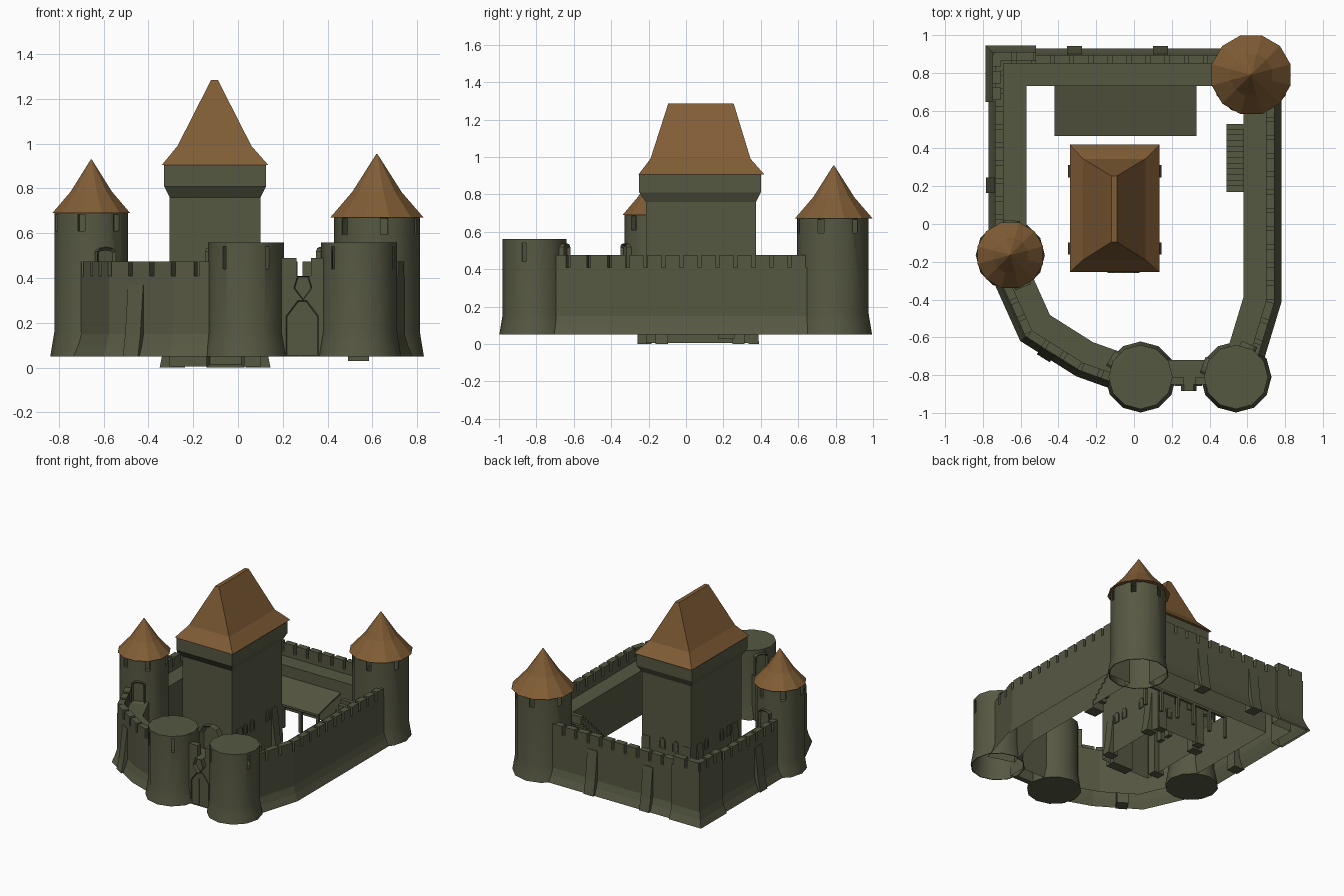
import bpy, bmesh
from math import pi, sin, cos, radians
from mathutils import Vector, Matrix

cube = bpy.data.objects.get("Cube")
if cube:
    bpy.data.objects.remove(cube)


def material(name, rgb):
    m = bpy.data.materials.new(name)
    m.use_nodes = True
    m.diffuse_color = (*rgb, 1)
    bsdf = next(n for n in m.node_tree.nodes if n.type == 'BSDF_PRINCIPLED')
    bsdf.inputs["Base Color"].default_value = (*rgb, 1)
    return m


STONE = material("olive stone", (0.094, 0.098, 0.055))
TILE = material("brown roof tile", (0.22, 0.11, 0.036))
GROUND, WALK, PARAPET, MERLON = 0.05, 0.38, 0.41, 0.475


def finish(name, bm, mat=STONE, smooth=False):
    bmesh.ops.recalc_face_normals(bm, faces=bm.faces)
    me = bpy.data.meshes.new(name)
    bm.to_mesh(me)
    bm.free()
    me.materials.append(mat)
    ob = bpy.data.objects.new(name, me)
    bpy.context.collection.objects.link(ob)
    if smooth:
        bpy.ops.object.select_all(action='DESELECT')
        ob.select_set(True)
        bpy.context.view_layer.objects.active = ob
        bpy.ops.object.shade_smooth_by_angle(angle=radians(35))
    return ob


def loft(bm, rings):
    """Skin a list of equal-length point rings and cap both ends."""
    vs = [[bm.verts.new(p) for p in r] for r in rings]
    n = len(vs[0])
    for a, b in zip(vs, vs[1:]):
        for i in range(n):
            bm.faces.new((a[i], a[(i + 1) % n], b[(i + 1) % n], b[i]))
    bm.faces.new(vs[0])
    return bm.faces.new(vs[-1])


def open_bottom(bm, z):
    """Leave the underside of a hollow building open."""
    bmesh.ops.recalc_face_normals(bm, faces=bm.faces)
    under = [f for f in bm.faces if all(v.co.z < z + 0.001 for v in f.verts)]
    bmesh.ops.delete(bm, geom=under, context='FACES_ONLY')


def rect(x0, x1, y0, y1, z):
    return [(x0, y0, z), (x1, y0, z), (x1, y1, z), (x0, y1, z)]


def box(bm, x0, x1, y0, y1, z0, z1):
    loft(bm, [rect(x0, x1, y0, y1, z0), rect(x0, x1, y0, y1, z1)])


def frame(pos, out):
    """Matrix with local x along the wall, y up, z pointing outwards."""
    o = Vector((out[0], out[1], 0)).normalized()
    side = Vector((-o.y, o.x, 0))
    m = Matrix((side, Vector((0, 0, 1)), o)).transposed().to_4x4()
    return Matrix.Translation(pos) @ m


def panel(bm, pos, out, outline, depth, inset=0):
    m = frame(pos, out)
    rings = [[m @ Vector((x, y, z)) for x, y in outline] for z in (-0.03, depth)]
    face = loft(bm, rings)
    if inset:
        bm.normal_update()
        bmesh.ops.inset_region(bm, faces=[face], thickness=inset, depth=0)
        bmesh.ops.translate(bm, verts=face.verts, vec=m.to_3x3() @ Vector((0, 0, -depth * 0.8)))


def arch(w, h, shoulder=0.72):
    r = w / 2
    s = h * shoulder
    rise = s + (h - s) * 0.75
    return [(-r, 0), (r, 0), (r, s), (r * 0.65, rise), (0, h), (-r * 0.65, rise), (-r, s)]


def buttress(bm, pos, out, w, h, foot):
    m = frame(pos, out)
    side = [(0, -0.04), (0, foot), (h * 0.3, foot * 0.6), (h, 0.004), (h, -0.04)]
    loft(bm, [[m @ Vector((x, y, z)) for y, z in side] for x in (-w / 2, w / 2)])


# Round towers: shells with cut slits, either floored or open underneath
def tower(name, x, y, r, top, slits, slit_h, slit_z, floored):
    outer = [(r, top), (r, 0.16), (r + 0.008, 0.11), (r + 0.018, GROUND)]
    inner = [] if floored else [(q - 0.006, min(z, top - 0.006)) for q, z in reversed(outer)]
    bm = bmesh.new()
    loft(bm, [[(x + q * cos(a), y + q * sin(a), z) for a in (2 * pi * i / 12 for i in range(12))]
              for q, z in outer + inner])
    ob = finish(name, bm, smooth=True)
    cut = bmesh.new()
    w = 0.017 if slit_h < 0.09 else 0.01
    for deg in slits:
        d = (cos(radians(deg)), sin(radians(deg)))
        panel(cut, (x + d[0] * (r - 0.005), y + d[1] * (r - 0.005), slit_z), d,
              [(-w, 0), (w, 0), (w, slit_h), (-w, slit_h)], 0.06)
    cutter = finish(name + "_slit_cutter", cut)
    cutter.hide_render = True
    cutter.hide_viewport = True
    mod = ob.modifiers.new("slits", 'BOOLEAN')
    mod.operation = 'DIFFERENCE'
    mod.object = cutter


def cone_roof(name, x, y, r, z0, z1):
    h = z1 - z0
    bm = bmesh.new()
    loft(bm, [[(x + q * cos(a), y + q * sin(a), z) for a in (2 * pi * (i + 0.5) / 12 for i in range(12))]
              for q, z in ((r, z0), (r * 0.53, z0 + h * 0.4), (0.002, z1))])
    finish(name, bm, TILE)


tower("gate_tower_west", 0.035, -0.81, 0.17, 0.56, (-55, -125, 160), 0.1, 0.44, True)
tower("gate_tower_east", 0.54, -0.81, 0.17, 0.56, (-135, -20), 0.1, 0.44, False)
ring = range(-20, 340, 60)
tower("rear_tower", 0.62, 0.785, 0.192, 0.67, ring, 0.075, 0.594, False)
tower("side_tower", -0.655, -0.165, 0.165, 0.69, [a - 26 for a in ring], 0.075, 0.61, True)
cone_roof("rear_tower_roof", 0.62, 0.79, 0.216, 0.67, 0.955)
cone_roof("side_tower_roof", -0.655, -0.165, 0.18, 0.69, 0.93)


# Curtain walls: one section swept along the outer parapet line, plus merlons
def wall(name, pts, thick=0.165, flare=0.035, lift=0.0):
    pts = [Vector((p[0], p[1], 0)) for p in pts]
    dirs = [(b - a).normalized() for a, b in zip(pts, pts[1:])]
    normals = [Vector((d.y, -d.x, 0)) for d in dirs]
    miters = []
    for i in range(len(pts)):
        a, b = normals[max(i - 1, 0)], normals[min(i, len(normals) - 1)]
        miters.append((a + b) / (1 + a.dot(b)))
    top = PARAPET + lift
    section = [(flare, GROUND), (flare * 0.4, 0.1), (0, 0.15), (0, top), (-0.045, top),
               (-0.045, WALK), (-thick, WALK), (-thick, GROUND)]
    bm = bmesh.new()
    loft(bm, [[p + m * o + Vector((0, 0, z)) for o, z in section] for p, m in zip(pts, miters)])
    open_bottom(bm, GROUND)
    for a, b, d, n in zip(pts, pts[1:], dirs, normals):
        length = (b - a).length
        count = max(1, round(length / 0.1))
        step = length / count
        for k in range(count):
            s, e = a + d * (k * step + 0.011), a + d * ((k + 1) * step - 0.011)
            base = [s, e, e - n * 0.045, s - n * 0.045]
            loft(bm, [[p + Vector((0, 0, z)) for p in base] for z in (top - 0.01, MERLON + lift)])
    finish(name, bm)


wall("east_wall", [(0.645, -0.74), (0.745, -0.41), (0.745, 0.65)])
wall("north_and_west_wall", [(0.48, 0.895), (-0.735, 0.895), (-0.735, -0.06)])
wall("south_west_wall", [(-0.735, -0.24), (-0.575, -0.595), (-0.29, -0.775), (-0.08, -0.85)])
wall("corner_bastion", [(-0.52, 0.91), (-0.75, 0.91), (-0.75, 0.645)], thick=0.06, lift=0.035)

# Wall buttresses
bm = bmesh.new()
for pos, out in (((-0.315, 0.895), (0, 1)), ((0.14, 0.895), (0, 1)),
                 ((-0.735, 0.205), (-1, 0)), ((-0.455, -0.67), (-0.53, -0.85))):
    buttress(bm, (*pos, GROUND), out, 0.08, 0.32, 0.048)
finish("wall_buttresses", bm)

# Gatehouse between the front towers
bm = bmesh.new()
box(bm, 0.18, 0.39, -0.85, -0.72, GROUND, PARAPET)
open_bottom(bm, GROUND)
for x0, x1 in ((0.19, 0.262), (0.325, 0.385)):
    box(bm, x0, x1, -0.85, -0.81, PARAPET - 0.01, 0.49)
finish("gatehouse", bm)
bm = bmesh.new()
panel(bm, (0.287, -0.85, GROUND), (0, -1),
      [(-0.073, 0), (0.073, 0), (0.073, 0.18), (0.02, 0.25), (-0.02, 0.25), (-0.073, 0.18)], 0.008, 0.006)
box(bm, 0.272, 0.28, -0.855, -0.84, GROUND, 0.25)
finish("gate_doors", bm)
bm = bmesh.new()
panel(bm, (0.29, -0.85, 0.3), (0, -1),
      [(0, 0), (0.042, 0.055), (0.025, 0.11), (-0.025, 0.11), (-0.042, 0.055)], 0.035, 0.006)
finish("gate_bracket", bm)

# Boxed tower doors opening on the wall walks
bm = bmesh.new()
for x, y, r, deg in ((0.54, -0.81, 0.17, 160), (0.54, -0.81, 0.17, 68), (0.035, -0.81, 0.17, 148),
                     (-0.655, -0.165, 0.165, -68), (-0.655, -0.165, 0.165, 88)):
    d = (cos(radians(deg)), sin(radians(deg)))
    panel(bm, (x + d[0] * r, y + d[1] * r, WALK), d, arch(0.09, 0.158, 0.88), 0.018, 0.013)
finish("tower_doors", bm)

# Keep with an overhanging top storey and a hipped roof
bm = bmesh.new()
body = (-0.305, 0.1, -0.215, 0.375)
upper = (-0.33, 0.125, -0.25, 0.4)
loft(bm, [rect(*body, 0.005), rect(*body, 0.76), rect(*upper, 0.81), rect(*upper, 0.905)])
open_bottom(bm, 0.005)
finish("keep", bm)
bm = bmesh.new()
loft(bm, [rect(-0.34, 0.135, -0.255, 0.42, 0.905), rect(-0.27, 0.06, -0.19, 0.345, 0.99),
          rect(-0.12, -0.09, -0.095, 0.255, 1.285)])
finish("keep_roof", bm, TILE)
bm = bmesh.new()
for x, sx in ((0.1, 1), (-0.305, -1)):
    for y in (-0.13, 0.28):
        buttress(bm, (x, y, 0), (sx, 0), 0.065, 0.3, 0.045)
for x in (-0.27, 0.065):
    buttress(bm, (x, 0.375, 0), (0, 1), 0.065, 0.3, 0.015)
finish("keep_buttresses", bm)
bm = bmesh.new()
for y in (-0.06, 0.02, 0.2):
    panel(bm, (0.1, y, 0.23), (1, 0), arch(0.045, 0.08), 0.006, 0.008)
    panel(bm, (-0.305, y, 0.23), (-1, 0), arch(0.045, 0.08), 0.006, 0.008)
for x, z in ((-0.18, 0.24), (-0.07, 0.24), (0.0, 0.11)):
    panel(bm, (x, 0.375, z), (0, 1), arch(0.045, 0.08), 0.006, 0.008)
finish("keep_windows", bm)
bm = bmesh.new()
panel(bm, (-0.055, -0.215, 0), (0, -1), arch(0.17, 0.325, 0.78), 0.045, 0.02)
finish("keep_door_porch", bm)

# Lean-to shed against the north wall
bm = bmesh.new()
loft(bm, [[(x, 0.465, 0.22), (x, 0.465, 0.235), (x, 0.74, 0.3), (x, 0.74, 0.285)] for x in (-0.42, 0.33)])
finish("shed_roof", bm)
bm = bmesh.new()
for i in range(6):
    x = -0.4 + i * 0.142
    box(bm, x - 0.01, x + 0.01, 0.485, 0.505, GROUND, 0.23)
box(bm, -0.41, 0.32, 0.485, 0.505, 0.205, 0.227)
finish("shed_posts", bm)

# Stair up to the east wall walk
bm = bmesh.new()
for i in range(12):
    y, z = 0.17 + i * 0.03, 0.06 + i * 0.029
    box(bm, 0.49, 0.585, y, y + 0.03, 0.03 if i < 3 else z - 0.06, z)
finish("wall_stair", bm)
